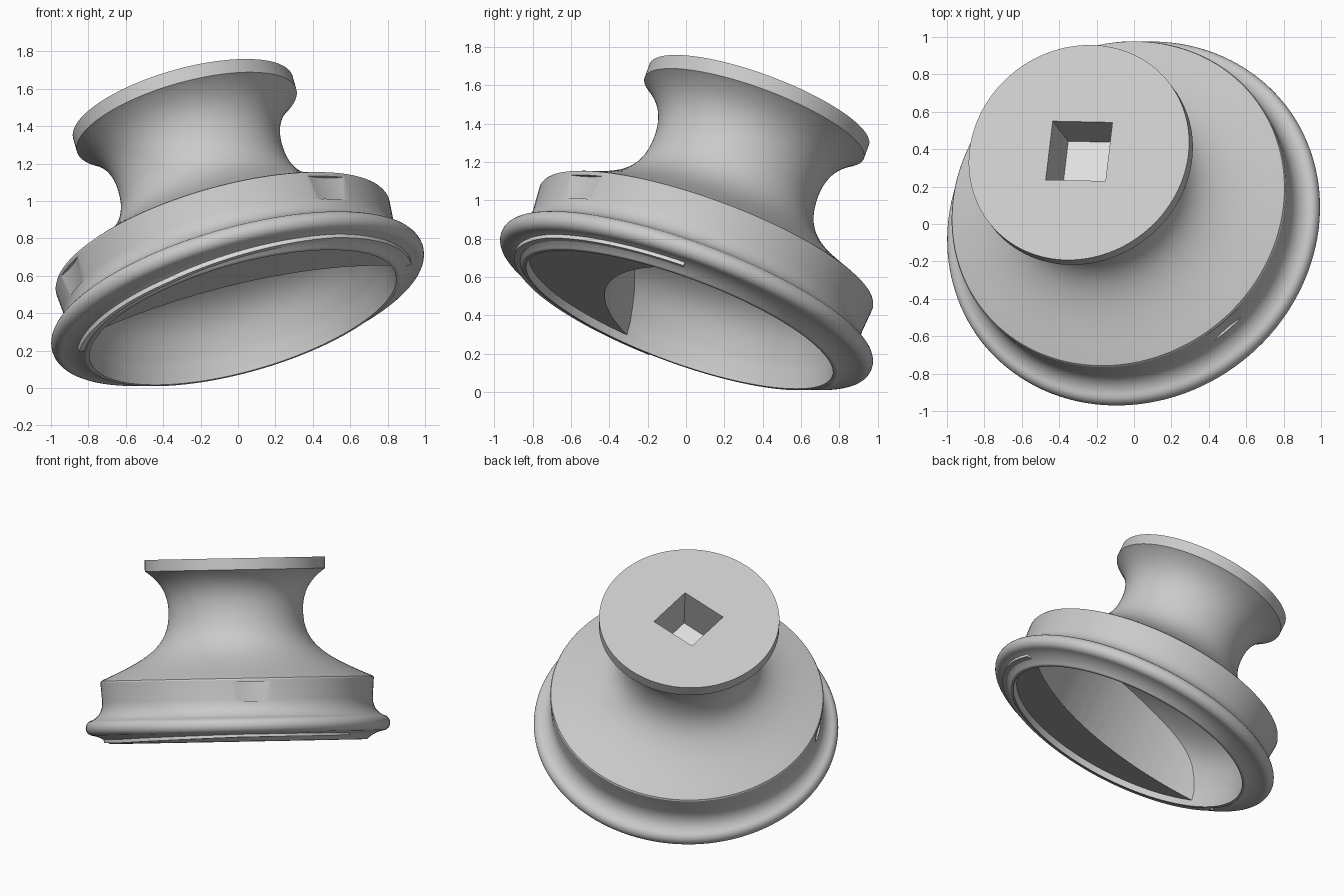
import bpy
import bmesh
import math
from mathutils import Vector, Matrix, geometry

if "Cube" in bpy.data.objects:
    bpy.data.objects.remove(bpy.data.objects["Cube"])

# Leaning axis shared by every part
AXIS = Vector((-0.259, 0.336, 0.906)).normalized()
LEAN = Vector((0, 0, 1)).rotation_difference(AXIS).to_matrix().to_4x4()
POSE = Matrix.Translation((0, 0, 0.47)) @ LEAN @ Matrix.Rotation(math.radians(-4), 4, "Z")


def material(name, value):
    mat = bpy.data.materials.new(name)
    mat.use_nodes = True
    mat.diffuse_color = (value, value, value, 1)
    mat.node_tree.nodes["Principled BSDF"].inputs["Base Color"].default_value = (value, value, value, 1)
    return mat


GREY = material("grey", 0.59)
PALE = material("pale grey", 0.75)


def finish(name, bm, mat, helper=False):
    bmesh.ops.recalc_face_normals(bm, faces=bm.faces)
    mesh = bpy.data.meshes.new(name)
    bm.to_mesh(mesh)
    bm.free()
    mesh.materials.append(mat)
    obj = bpy.data.objects.new(name, mesh)
    bpy.context.collection.objects.link(obj)
    obj.matrix_world = POSE
    obj.hide_render = helper
    return obj


def lathe(name, profile, mat, helper=False, steps=128):
    bm = bmesh.new()
    verts = [bm.verts.new((r, 0, z)) for r, z in profile]
    edges = [bm.edges.new(pair) for pair in zip(verts, verts[1:])]
    bmesh.ops.spin(bm, geom=verts + edges, axis=(0, 0, 1), cent=(0, 0, 0),
                   angle=math.tau, steps=steps, use_merge=True)
    bmesh.ops.remove_doubles(bm, verts=bm.verts, dist=0.0005)
    return finish(name, bm, mat, helper)


def cylinder(name, radius, x, y, z0, z1):
    bm = bmesh.new()
    bmesh.ops.create_cone(bm, cap_ends=True, segments=128, radius1=radius, radius2=radius,
                          depth=z1 - z0, matrix=Matrix.Translation((x, y, (z0 + z1) / 2)))
    return finish(name, bm, GREY, True)


def box(name, width, z0, z1, mat, helper=False):
    bm = bmesh.new()
    bmesh.ops.create_cube(bm, size=1, matrix=Matrix.Translation((0, 0.008, (z0 + z1) / 2))
                          @ Matrix.Diagonal((width, width, z1 - z0, 1)))
    return finish(name, bm, mat, helper)


def boolean(obj, cutter, operation="DIFFERENCE"):
    mod = obj.modifiers.new(cutter.name, "BOOLEAN")
    mod.operation = operation
    mod.object = cutter
    mod.solver = "EXACT"
    bpy.context.view_layer.objects.active = obj
    bpy.ops.object.modifier_apply(modifier=mod.name)
    bpy.data.objects.remove(cutter)


def curve(*points):
    return [tuple(p) for p in geometry.interpolate_bezier(*[Vector(p) for p in points], 16)]


# Turned body: lip, rolled rim, shoulder, waisted neck and top flange
rolled_rim = [(0.98 + 0.05 * math.cos(a), 0.008 + 0.052 * math.sin(a))
              for a in (math.radians(d) for d in range(-75, 76, 15))]
profile = [(0, -0.06), (0.845, -0.06), (0.85, -0.102), (0.868, -0.102)]
profile += curve((0.872, -0.1), (0.9, -0.075), (0.94, -0.05), rolled_rim[0])[:-1]
profile += rolled_rim
profile += curve(rolled_rim[-1], (0.945, 0.075), (0.915, 0.12), (0.915, 0.18))[1:]
profile += [(0.925, 0.315), (0.92, 0.325)]
profile += curve((0.90, 0.335), (0.58, 0.475), (0.455, 0.56), (0.455, 0.78))
profile += curve((0.455, 0.78), (0.455, 0.93), (0.53, 1.0), (0.595, 1.05))[1:]
profile += [(0.61, 1.06), (0.61, 1.138), (0, 1.138)]
body = lathe("body", profile, GREY)

# Domed hollow, closed off by a crescent shelf on the front side
hollow_profile = [(0, -0.2), (0.86, -0.2), (0.845, -0.06), (0.84, -0.04)]
hollow_profile += curve((0.835, 0), (0.78, 0.18), (0.74, 0.29), (0.42, 0.38)) + [(0.2, 0.42), (0, 0.43)]
hollow = lathe("hollow", hollow_profile, GREY, True)
boolean(hollow, cylinder("shelf_edge", 1.5, -0.21, 1.065, -0.5, 0.8), "INTERSECT")
boolean(body, hollow)

# Wide, shallow scallops in the shoulder wall
for angle in (-45, -152):
    a = math.radians(angle)
    boolean(body, cylinder("scallop", 0.6, 1.502 * math.cos(a), 1.502 * math.sin(a), 0.17, 0.3))

# Square drive socket with a pale floor
boolean(body, box("socket", 0.333, 0.815, 1.3, GREY, True))
box("socket_floor", 0.331, 0.812, 0.82, PALE)

# Pale band round the front half, climbing from the lip to the rolled rim
bm = bmesh.new()
ring = [bm.verts.new(p) for p in ((0.885, 0, -0.085), (0.922, 0, -0.085), (0.926, 0, -0.045), (0.885, 0, -0.045))]
section = [bm.faces.new(ring)]
bmesh.ops.rotate(bm, verts=ring, cent=(0, 0, 0), matrix=Matrix.Rotation(math.radians(-168), 3, "Z"))
bmesh.ops.spin(bm, geom=section, axis=(0, 0, 1), cent=(0, 0, 0), angle=math.radians(170), steps=64)
for v in bm.verts:
    climb = min(max((math.degrees(math.atan2(v.co.y, v.co.x)) + 110) / 60, 0), 1)
    v.co.x *= 0.985 + 0.04 * climb
    v.co.y *= 0.985 + 0.04 * climb
    v.co.z += 0.022 * climb - 0.01
band = finish("rim_band", bm, PALE)

for obj in (body, band):
    bpy.ops.object.select_all(action="DESELECT")
    obj.select_set(True)
    bpy.context.view_layer.objects.active = obj
    bpy.ops.object.shade_smooth_by_angle(angle=math.radians(30))
